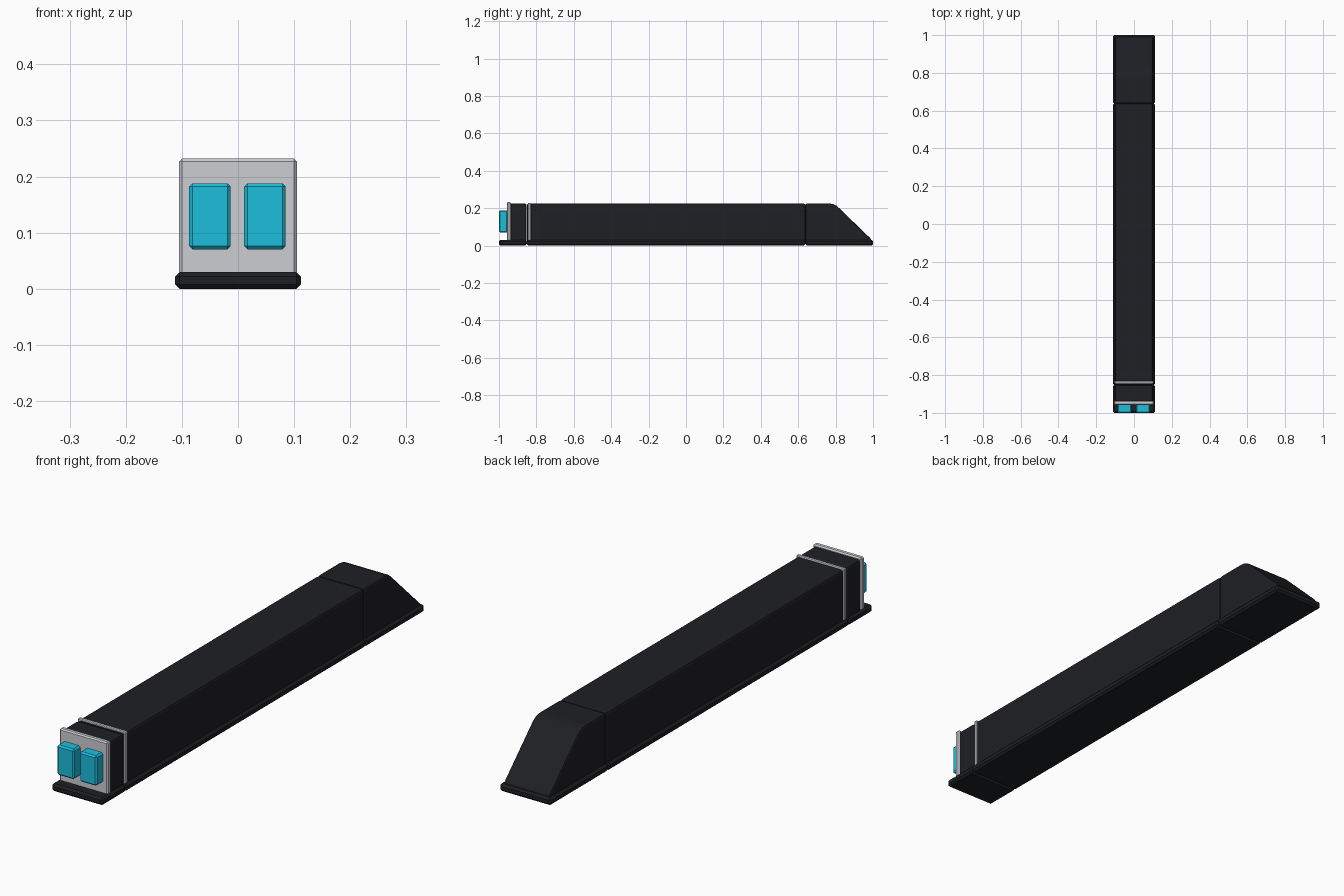
import bpy, bmesh

if "Cube" in bpy.data.objects:
    bpy.data.objects.remove(bpy.data.objects["Cube"])


def material(name, rgb):
    m = bpy.data.materials.new(name)
    m.diffuse_color = (*rgb, 1)
    m.use_nodes = True
    m.node_tree.nodes["Principled BSDF"].inputs["Base Color"].default_value = m.diffuse_color
    return m


BLACK = material("black_shell", (0.013, 0.014, 0.017))
SILVER = material("silver_trim", (0.6, 0.61, 0.64))
CYAN = material("cyan_pad", (0.012, 0.52, 0.72))


def extrude_profile(name, profile, x0, x1, mat, bevel, segments=1):
    """Extrude a (y, z) outline from x0 to x1 and soften its edges."""
    bm = bmesh.new()
    face = bm.faces.new([bm.verts.new((x0, y, z)) for y, z in profile])
    ext = bmesh.ops.extrude_face_region(bm, geom=[face])
    verts = [v for v in ext["geom"] if isinstance(v, bmesh.types.BMVert)]
    bmesh.ops.translate(bm, verts=verts, vec=(x1 - x0, 0, 0))
    bmesh.ops.recalc_face_normals(bm, faces=bm.faces)
    mesh = bpy.data.meshes.new(name)
    bm.to_mesh(mesh)
    bm.free()
    obj = bpy.data.objects.new(name, mesh)
    bpy.context.collection.objects.link(obj)
    mesh.materials.append(mat)
    mod = obj.modifiers.new("edge_bevel", "BEVEL")
    mod.width = bevel
    mod.segments = segments
    mod.limit_method = "ANGLE"
    mod.angle_limit = 0.52
    return obj


def block(name, x0, x1, y0, y1, z0, z1, mat, bevel, segments=1):
    outline = [(y0, z0), (y1, z0), (y1, z1), (y0, z1)]
    return extrude_profile(name, outline, x0, x1, mat, bevel, segments)


# Base plates, split at the two section joints
for name, y0, y1 in (("front_base", -1.0, -0.852),
                     ("main_base", -0.852, 0.638),
                     ("tail_base", 0.638, 1.0)):
    block(name, -0.112, 0.112, y0, y1, 0.0, 0.03, BLACK, 0.008)

# Front and main housings
block("front_housing", -0.1, 0.1, -0.945, -0.852, 0.015, 0.225, BLACK, 0.009, 2)
block("main_housing", -0.1, 0.1, -0.85, 0.638, 0.015, 0.225, BLACK, 0.009, 2)

# Sloping tail housing with a softened top break
tail = [(0.638, 0.015), (0.99, 0.015), (0.99, 0.035), (0.815, 0.204),
        (0.80, 0.216), (0.783, 0.223), (0.765, 0.225), (0.638, 0.225)]
extrude_profile("tail_housing", tail, -0.1, 0.1, BLACK, 0.008, 2)

# Silver end plate and trim band
block("end_plate", -0.105, 0.105, -0.958, -0.936, 0.025, 0.232, SILVER, 0.005)
block("trim_band", -0.104, 0.104, -0.846, -0.83, 0.025, 0.229, SILVER, 0.003)

# Pair of cyan pads on the end plate
for side, cx in (("left", -0.05), ("right", 0.048)):
    block(side + "_pad", cx - 0.037, cx + 0.037, -1.0, -0.953,
          0.07, 0.188, CYAN, 0.006)
